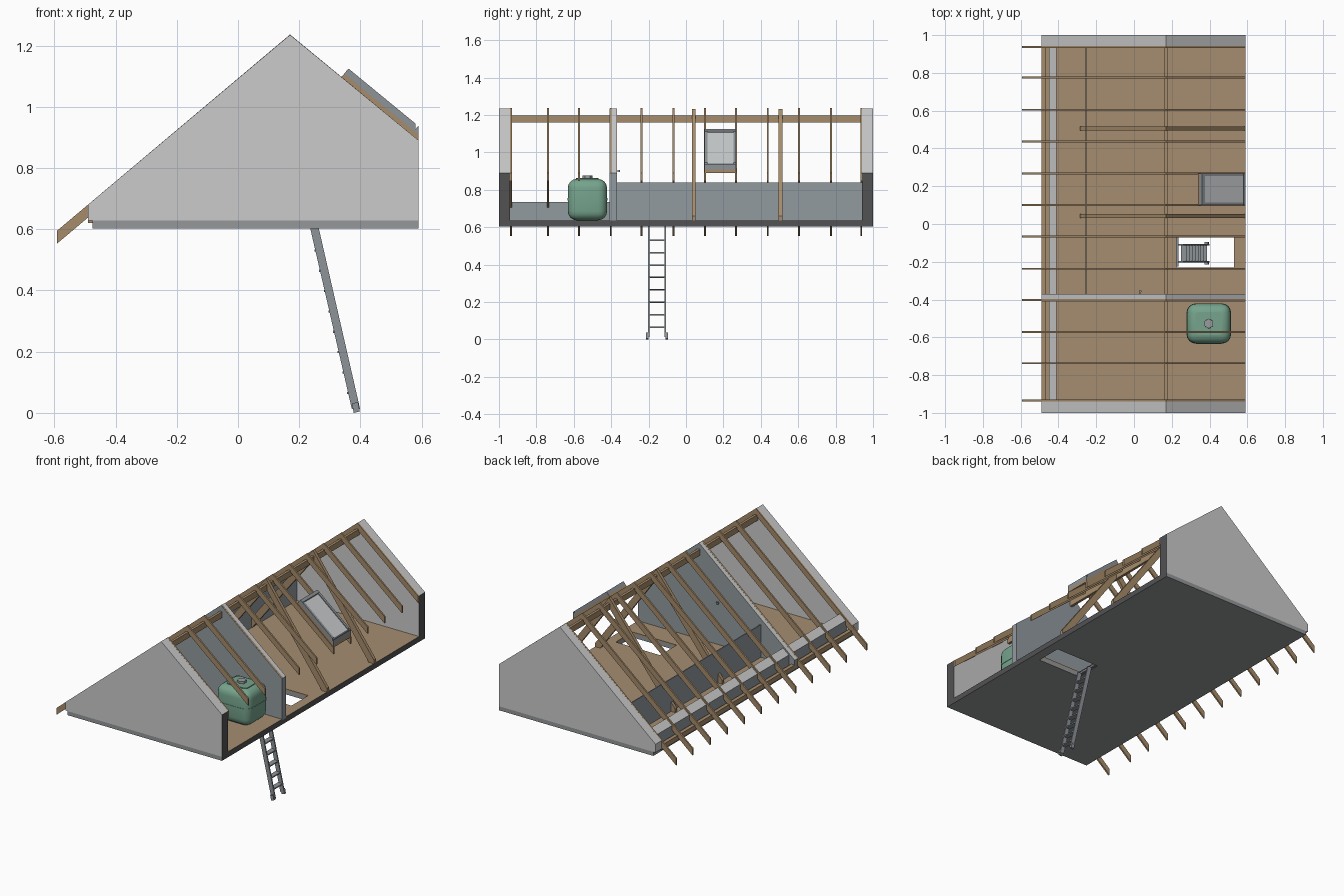
import bpy, bmesh, math
from mathutils import Vector

if "Cube" in bpy.data.objects:
    bpy.data.objects.remove(bpy.data.objects["Cube"])


def material(name, r, g, b):
    m = bpy.data.materials.new(name)
    m.diffuse_color = (r, g, b, 1)
    m.use_nodes = True
    m.node_tree.nodes["Principled BSDF"].inputs["Base Color"].default_value = m.diffuse_color
    return m


WALL = material("wall grey", 0.60, 0.60, 0.60)
DARK = material("dark section grey", 0.085, 0.085, 0.088)
SLAB = material("slab grey", 0.30, 0.31, 0.32)
FLOOR = material("floor board", 0.38, 0.27, 0.165)
WOOD = material("timber", 0.38, 0.26, 0.145)
PANEL = material("panel blue grey", 0.29, 0.325, 0.35)
METAL = material("metal grey", 0.27, 0.295, 0.315)
GLASS = material("pane light grey", 0.58, 0.60, 0.61)
GREEN = material("tank green", 0.18, 0.37, 0.265)
CAP = material("cap grey", 0.32, 0.33, 0.34)


def finish(name, bm, *mats):
    bmesh.ops.recalc_face_normals(bm, faces=bm.faces)
    me = bpy.data.meshes.new(name)
    bm.to_mesh(me)
    bm.free()
    for m in mats:
        me.materials.append(m)
    ob = bpy.data.objects.new(name, me)
    bpy.context.collection.objects.link(ob)
    return ob


def prism(name, pts, y0, y1, *mats):
    """Extrude an x-z outline along y."""
    bm = bmesh.new()
    f = bm.faces.new([bm.verts.new((x, y0, z)) for x, z in pts])
    ext = bmesh.ops.extrude_face_region(bm, geom=[f])["geom"]
    bmesh.ops.translate(bm, vec=(0, y1 - y0, 0),
                        verts=[v for v in ext if isinstance(v, bmesh.types.BMVert)])
    return finish(name, bm, *mats)


def box(name, x0, x1, y0, y1, z0, z1, *mats):
    return prism(name, [(x0, z0), (x1, z0), (x1, z1), (x0, z1)], y0, y1, *mats)


def paint(ob, rule):
    for p in ob.data.polygons:
        p.material_index = 1 if rule(p.normal) else 0


def holed_plate(name, xs, ys, z0, z1, *mats):
    """Plate on a 3 x 3 grid whose middle cell is the hatch opening."""
    bm = bmesh.new()
    v = [[bm.verts.new((x, y, z0)) for y in ys] for x in xs]
    faces = [bm.faces.new((v[i][j], v[i + 1][j], v[i + 1][j + 1], v[i][j + 1]))
             for i in range(3) for j in range(3) if (i, j) != (1, 1)]
    ext = bmesh.ops.extrude_face_region(bm, geom=faces)["geom"]
    bmesh.ops.translate(bm, vec=(0, 0, z1 - z0),
                        verts=[e for e in ext if isinstance(e, bmesh.types.BMVert)])
    return finish(name, bm, *mats)


# roof outline
RX, RZ = 0.17, 1.235
LEFT = (RZ - 0.68) / (RX + 0.49)
RIGHT = (RZ - 0.89) / (0.59 - RX)


def roof(x):
    return RZ - (LEFT * (RX - x) if x < RX else RIGHT * (x - RX))


# floor slab and boards with the hatch opening
HX, HY = (0.225, 0.53), (-0.23, -0.065)
slab = holed_plate("floor_slab", (-0.475, *HX, 0.59), (-1, *HY, 1), 0.603, 0.628, SLAB, DARK)
paint(slab, lambda n: n.x > 0.9)
boards = holed_plate("floor_boards", (-0.49, *HX, 0.59), (-0.94, *HY, 0.94), 0.628, 0.637, FLOOR, DARK)
paint(boards, lambda n: n.x > 0.9)

# gable walls and the dividing wall
outline = [(-0.49, 0.628), (0.59, 0.628), (0.59, 0.89), (RX, RZ), (-0.49, 0.68)]
for name, y0, y1 in (("front_gable", -1, -0.94), ("back_gable", 0.94, 1)):
    paint(prism(name, outline, y0, y1, WALL, DARK), lambda n: n.x > 0.9)
prism("dividing_wall", [(x, max(z, 0.63)) for x, z in outline], -0.41, -0.37, PANEL, WALL)
paint(bpy.data.objects["dividing_wall"], lambda n: n.z > 0.2)

# handle on the dividing wall
box("handle_stem", 0.03, 0.037, -0.37, -0.358, 0.897, 0.904, METAL)
box("handle_knob", 0.027, 0.041, -0.36, -0.352, 0.894, 0.907, METAL)

# low eave wall, sill plate and inner knee wall
prism("eave_wall", [(-0.45, 0.63), (-0.41, 0.63), (-0.41, 0.735), (-0.45, 0.702)], -0.94, 0.94, PANEL, WALL)
paint(bpy.data.objects["eave_wall"], lambda n: n.z > 0.2)
box("sill_plate", -0.49, -0.467, -0.94, 0.94, 0.62, 0.65, WOOD)
box("knee_wall", -0.258, -0.252, -0.37, 0.94, 0.63, 0.84, PANEL)

# rafter pairs and ridge beam
DEPTH = 0.042
for i, y in enumerate((-0.935, -0.737, -0.572, -0.402, -0.237, -0.067,
                       0.101, 0.268, 0.437, 0.605, 0.775, 0.937)):
    prism("rafter_pair_%d" % i,
          [(-0.592, roof(-0.592)), (RX, RZ + 0.001), (0.59, 0.89), (0.59, 0.89 - DEPTH),
           (RX, RZ - DEPTH), (-0.592, roof(-0.592) - DEPTH)], y - 0.005, y + 0.005, WOOD)
box("ridge_beam", RX - 0.008, RX + 0.008, -0.94, 0.94, 1.16, 1.197, WOOD)

# steep braces from the ridge to the floor
for i, y in enumerate((0.042, 0.505)):
    prism("floor_brace_%d" % i,
          [(-0.285, 0.637), (-0.25, 0.637), (RX, 1.17), (0.555, 0.637), (0.59, 0.637),
           (0.59, 0.66), (RX, 1.232), (-0.285, 0.66)], y - 0.01, y + 0.01, WOOD)

# roof window: timber base, metal frame, pane
A, B = Vector((0.338, 0, 1.097)), Vector((0.59, 0, 0.89))
along = (B - A).normalized()
up = Vector((-along.z, 0, along.x))


def slope_box(name, s0, cut, h0, h1, y0, y1, mat):
    """Box on the right slope from distance s0 down to the vertical plane x = cut."""
    def end(h):
        return (cut - A.x - up.x * h) / along.x
    corners = [A + along * s + up * h
               for s, h in ((s0, h0), (end(h0), h0), (end(h1), h1), (s0, h1))]
    return prism(name, [(c.x, c.z) for c in corners], y0, y1, mat)


slope_box("window_timber_base", 0, 0.59, 0.0, 0.014, 0.1, 0.268, WOOD)
for name, s0, cut, y0, y1 in (("window_frame_top", 0, 0.375, 0.1, 0.268),
                              ("window_frame_bottom", 0.295, 0.59, 0.1, 0.268),
                              ("window_frame_left", 0.02, 0.58, 0.1, 0.115),
                              ("window_frame_right", 0.02, 0.58, 0.253, 0.268)):
    slope_box(name, s0, cut, 0.014, 0.036, y0, y1, METAL)
slope_box("window_pane", 0.02, 0.58, 0.014, 0.031, 0.112, 0.256, GLASS)

# ladder: leaning rails, rungs, feet and top bar
for i, y in enumerate((-0.2, -0.11)):
    prism("ladder_rail_%d" % i, [(0.235, 0.607), (0.263, 0.607), (0.399, 0.012), (0.372, 0.012)],
          y - 0.004, y + 0.004, METAL)
    s = -1 if i == 0 else 1
    prism("ladder_foot_%d" % i, [(0.378, 0), (0.398, 0.005), (0.392, 0.036), (0.372, 0.03)],
          *sorted((y, y + s * 0.014)), METAL)
for i in range(8):
    z = 0.065 + i * 0.0665
    x = 0.388 - 0.2283 * z
    prism("ladder_rung_%d" % i, [(x - 0.017, z - 0.003), (x + 0.013, z - 0.004),
                                 (x + 0.013, z + 0.003), (x - 0.017, z + 0.004)], -0.198, -0.112, METAL)
box("ladder_top_bar", 0.225, 0.236, -0.225, -0.07, 0.61, 0.622, METAL)


# water tank: rounded body, seam band, shoulder, cap
def rounded(name, x0, x1, y0, y1, z0, z1, r, segs, mat, only_vertical=False):
    ob = box(name, x0, x1, y0, y1, z0, z1, mat)
    bm = bmesh.new()
    bm.from_mesh(ob.data)
    edges = [e for e in bm.edges if not only_vertical
             or abs(e.verts[0].co.z - e.verts[1].co.z) > 0.005]
    bmesh.ops.bevel(bm, geom=edges, offset=r, segments=segs, profile=0.5, affect='EDGES')
    bm.to_mesh(ob.data)
    bm.free()
    bpy.ops.object.select_all(action='DESELECT')
    ob.select_set(True)
    bpy.context.view_layer.objects.active = ob
    bpy.ops.object.shade_smooth_by_angle(angle=math.radians(35))
    return ob


rounded("tank_body", 0.28, 0.512, -0.632, -0.422, 0.637, 0.858, 0.048, 4, GREEN)
rounded("tank_seam_band", 0.278, 0.514, -0.634, -0.42, 0.742, 0.756, 0.05, 4, GREEN, True)
rounded("tank_shoulder", 0.325, 0.467, -0.587, -0.467, 0.85, 0.862, 0.02, 3, GREEN, True)
bm = bmesh.new()
bmesh.ops.create_cone(bm, cap_ends=True, segments=6, radius1=0.027, radius2=0.026, depth=0.02)
cap = finish("tank_cap", bm, CAP)
cap.location = (0.396, -0.527, 0.866)
